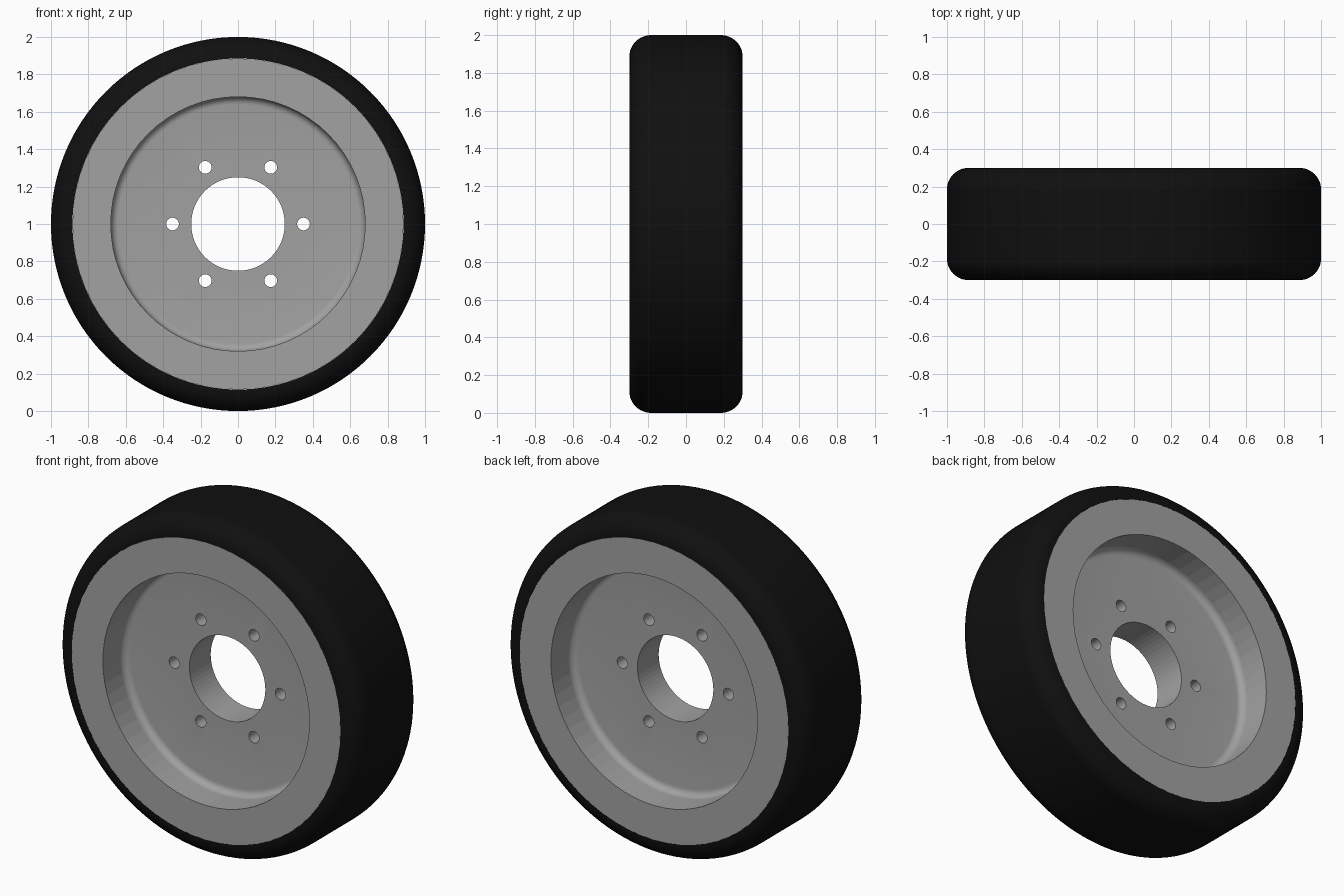
import bpy
import bmesh
from math import sin, cos, pi, tau, radians
from mathutils import Matrix, Vector

if "Cube" in bpy.data.objects:
    bpy.data.objects.remove(bpy.data.objects["Cube"], do_unlink=True)

HALF = 0.3      # half width of the wheel
RIM_R = 0.885   # radius where metal meets rubber
TREAD = 0.115   # rubber thickness and shoulder radius
WEB = 0.1       # half thickness of the central disc
RECESS = 0.68   # radius of the recess on each side
FILLET = 0.04
BORE = 0.25
CENTRE = Vector((0, 0, 1))


def material(name, value, roughness):
    mat = bpy.data.materials.new(name)
    mat.use_nodes = True
    colour = (value, value, value, 1)
    mat.diffuse_color = colour
    shader = mat.node_tree.nodes["Principled BSDF"]
    shader.inputs["Base Color"].default_value = colour
    shader.inputs["Roughness"].default_value = roughness
    return mat


def arc(r, y, radius, start, end, steps):
    """Arc points in the (radius, width) plane."""
    angles = [radians(start + (end - start) * i / steps) for i in range(steps + 1)]
    return [(r + radius * cos(a), y + radius * sin(a)) for a in angles]


def lathe(name, half_profile, segments, mat):
    """Mirror a half profile across the wheel's middle and spin it about y."""
    profile = half_profile + [(r, -y) for r, y in reversed(half_profile)]
    bm = bmesh.new()
    verts = [bm.verts.new((r, y, 1)) for r, y in profile]
    edges = [bm.edges.new((verts[i - 1], v)) for i, v in enumerate(verts)]
    bmesh.ops.spin(bm, geom=verts + edges, cent=CENTRE, axis=(0, 1, 0),
                   angle=tau, steps=segments)
    bmesh.ops.remove_doubles(bm, verts=bm.verts, dist=0.0001)
    bmesh.ops.recalc_face_normals(bm, faces=bm.faces)
    return finish(name, bm, mat)


def finish(name, bm, mat):
    mesh = bpy.data.meshes.new(name)
    bm.to_mesh(mesh)
    bm.free()
    mesh.materials.append(mat)
    obj = bpy.data.objects.new(name, mesh)
    bpy.context.collection.objects.link(obj)
    return obj


def select_only(obj):
    bpy.ops.object.select_all(action="DESELECT")
    obj.select_set(True)
    bpy.context.view_layer.objects.active = obj


rubber = material("black rubber", 0.005, 0.8)
metal = material("grey metal", 0.36, 0.5)

# Tyre: flat tread with rounded shoulders
shoulder = arc(RIM_R, HALF - TREAD, TREAD, 90, 0, 12)
tyre = lathe("tyre", shoulder, 128, rubber)

# Rim: solid hub with a filleted recess on both sides
half_rim = [(BORE, WEB)]
half_rim += arc(RECESS - FILLET, WEB + FILLET, FILLET, -90, 0, 6)
half_rim += [(RECESS, HALF), (RIM_R, HALF)]
rim = lathe("rim", half_rim, 64, metal)

# Six bolt holes through the central disc
bm = bmesh.new()
for i in range(6):
    a = i * tau / 6
    place = Matrix.Translation(CENTRE + 0.35 * Vector((cos(a), 0, sin(a))))
    bmesh.ops.create_cone(bm, cap_ends=True, segments=24, radius1=0.034, radius2=0.034,
                          depth=1, matrix=place @ Matrix.Rotation(pi / 2, 4, "X"))
cutter = finish("bolt_hole_cutter", bm, metal)
cutter.hide_render = True
select_only(rim)
cut = rim.modifiers.new("bolt holes", "BOOLEAN")
cut.operation = "DIFFERENCE"
cut.solver = "EXACT"
cut.object = cutter
bpy.ops.object.modifier_apply(modifier=cut.name)
bpy.data.objects.remove(cutter, do_unlink=True)

# Smooth shading, with faceted walls in the recesses and holes
for obj in (tyre, rim):
    select_only(obj)
    bpy.ops.object.shade_smooth_by_angle(angle=radians(30))
for face in rim.data.polygons:
    if abs(face.normal.y) < 0.01:
        face.use_smooth = False
